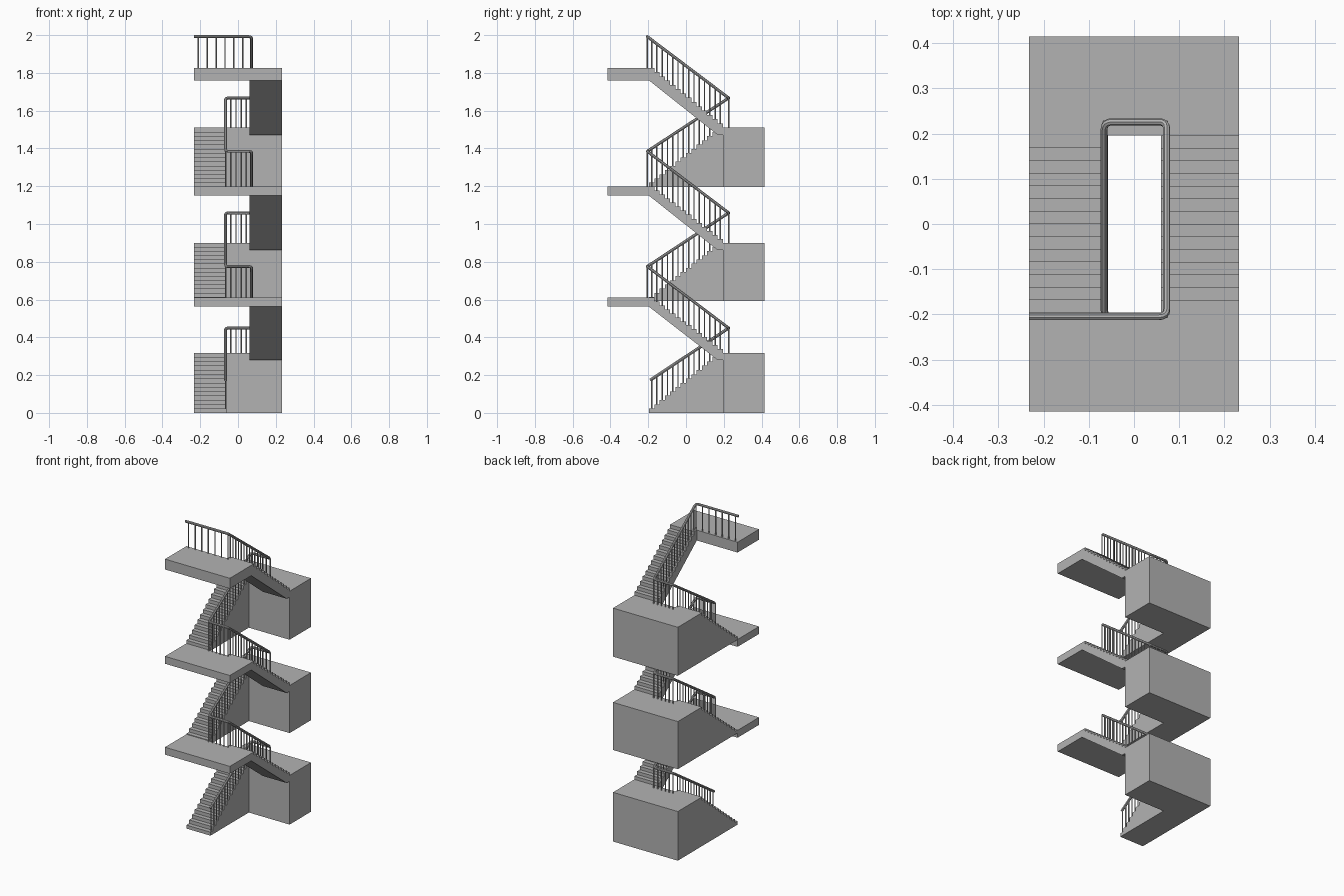
import bpy, bmesh
from mathutils import Vector

if "Cube" in bpy.data.objects:
    bpy.data.objects.remove(bpy.data.objects["Cube"])


def material(name, rgb):
    mat = bpy.data.materials.new(name)
    mat.use_nodes = True
    mat.diffuse_color = (*rgb, 1)
    mat.node_tree.nodes["Principled BSDF"].inputs["Base Color"].default_value = (*rgb, 1)
    return mat


GREY = material("concrete grey", (0.45, 0.45, 0.45))

W, D = 0.232, 0.415            # half width and half depth
WELL_X, WELL_Y = 0.06, 0.196   # half size of the open well
STEPS = 14
TREAD = 2 * WELL_Y / STEPS
LEFT_X, RIGHT_X = 0.072, -0.066      # rail lines beside the well
FRONT_Y, BACK_Y = -0.205, 0.226
RAIL_R, POST_R = 0.008, 0.0035

# base, landing top, slab bottom, slab top, rail heights at start, landing, slab
STOREYS = [
    (0.0, 0.318, 0.562, 0.61, 0.163, 0.449, 0.775),
    (0.592, 0.90, 1.15, 1.198, 0.775, 1.059, 1.385),
    (1.196, 1.51, 1.76, 1.827, 1.385, 1.667, 1.992),
]


def add_mesh(name, bm):
    bmesh.ops.recalc_face_normals(bm, faces=bm.faces)
    me = bpy.data.meshes.new(name)
    bm.to_mesh(me)
    bm.free()
    me.materials.append(GREY)
    ob = bpy.data.objects.new(name, me)
    bpy.context.collection.objects.link(ob)
    return ob


def prism(name, profile, x0, x1):
    """Extrude a (y, z) outline from x0 to x1."""
    bm = bmesh.new()
    face = bm.faces.new([bm.verts.new((x0, y, z)) for y, z in profile])
    out = bmesh.ops.extrude_face_region(bm, geom=[face])
    moved = [v for v in out["geom"] if isinstance(v, bmesh.types.BMVert)]
    bmesh.ops.translate(bm, verts=moved, vec=(x1 - x0, 0, 0))
    return add_mesh(name, bm)


def block(name, y0, y1, z0, z1):
    return prism(name, [(y0, z0), (y1, z0), (y1, z1), (y0, z1)], -W, W)


def stairs(y, direction, z0, z1):
    """Stepped outline climbing from z0 to z1."""
    rise, pts = (z1 - z0) / STEPS, [(y, z0)]
    for i in range(STEPS):
        a, b = y + direction * i * TREAD, y + direction * (i + 1) * TREAD
        pts += [(a, z0 + (i + 1) * rise), (b, z0 + (i + 1) * rise)]
    return pts


def post(bm, x, y, z0, z1):
    out = bmesh.ops.create_cone(bm, cap_ends=True, segments=8, radius1=POST_R,
                                radius2=POST_R, depth=z1 - z0)
    bmesh.ops.translate(bm, verts=out["verts"], vec=(x, y, (z0 + z1) / 2))


def flight_posts(bm, x, y, direction, z0, z1, r0, r1):
    """One baluster on every tread, reaching up to the sloping rail."""
    for i in range(STEPS):
        py = y + direction * (i + 0.5) * TREAD
        t = abs(py - (FRONT_Y if direction > 0 else BACK_Y)) / (BACK_Y - FRONT_Y)
        post(bm, x, py, z0 + (i + 1) * (z1 - z0) / STEPS, r0 + t * (r1 - r0))


def cross_posts(bm, x0, x1, count, y, z0, z1):
    for i in range(count):
        post(bm, x0 + (x1 - x0) * i / (count - 1), y, z0, z1)


# Storeys: landing, slab, two flights and balusters
rail_path = []
for n, (base, mid, slab, top, r0, r1, r2) in enumerate(STOREYS, 1):
    last = n == len(STOREYS)
    block(f"landing_block_{n}", WELL_Y, D, base, mid)
    block(f"floor_slab_{n}", -D, -WELL_Y, slab, top)
    prism(f"lower_flight_{n}", stairs(-WELL_Y, 1, base, mid) + [(WELL_Y, base)],
          -W, -WELL_X)
    prism(f"upper_flight_{n}", stairs(WELL_Y, -1, mid, top)
          + [(-WELL_Y, slab), (0.167, mid - 0.038), (WELL_Y, mid - 0.038)],
          WELL_X, W)

    bm = bmesh.new()
    flight_posts(bm, RIGHT_X, -WELL_Y, 1, base, mid, r0, r1)
    flight_posts(bm, LEFT_X, WELL_Y, -1, mid, top, r1, r2)
    cross_posts(bm, RIGHT_X, LEFT_X, 6, BACK_Y, mid, r1)
    if last:
        cross_posts(bm, -0.21, LEFT_X, 7, FRONT_Y, top, r2)
    else:
        cross_posts(bm, RIGHT_X, LEFT_X, 6, FRONT_Y, top, r2)
    add_mesh(f"balusters_{n}", bm)

    rail_path += [(RIGHT_X, -0.19 if n == 1 else FRONT_Y, r0 + 0.01 * (n == 1)),
                  (RIGHT_X, BACK_Y, r1), (LEFT_X, BACK_Y, r1), (LEFT_X, FRONT_Y, r2)]
rail_path.append((-W, FRONT_Y, STOREYS[-1][-1]))

# Continuous handrail with rounded corners
pts = [Vector(p) for p in rail_path]
smooth = [pts[0]]
for a, b, c in zip(pts, pts[1:], pts[2:]):
    start = b + (a - b).normalized() * 0.018
    end = b + (c - b).normalized() * 0.018
    for k in range(5):
        t = k / 4
        smooth.append(start * (1 - t) ** 2 + b * 2 * t * (1 - t) + end * t ** 2)
smooth.append(pts[-1])

curve = bpy.data.curves.new("handrail_path", "CURVE")
curve.dimensions = "3D"
curve.bevel_depth = RAIL_R
curve.bevel_resolution = 2
curve.use_fill_caps = True
spline = curve.splines.new("POLY")
spline.points.add(len(smooth) - 1)
for sp, p in zip(spline.points, smooth):
    sp.co = (*p, 1)
curve.materials.append(GREY)
rail = bpy.data.objects.new("handrail", curve)
bpy.context.collection.objects.link(rail)
bpy.ops.object.select_all(action="DESELECT")
rail.select_set(True)
bpy.context.view_layer.objects.active = rail
bpy.ops.object.convert(target="MESH")
bpy.ops.object.shade_smooth_by_angle()
